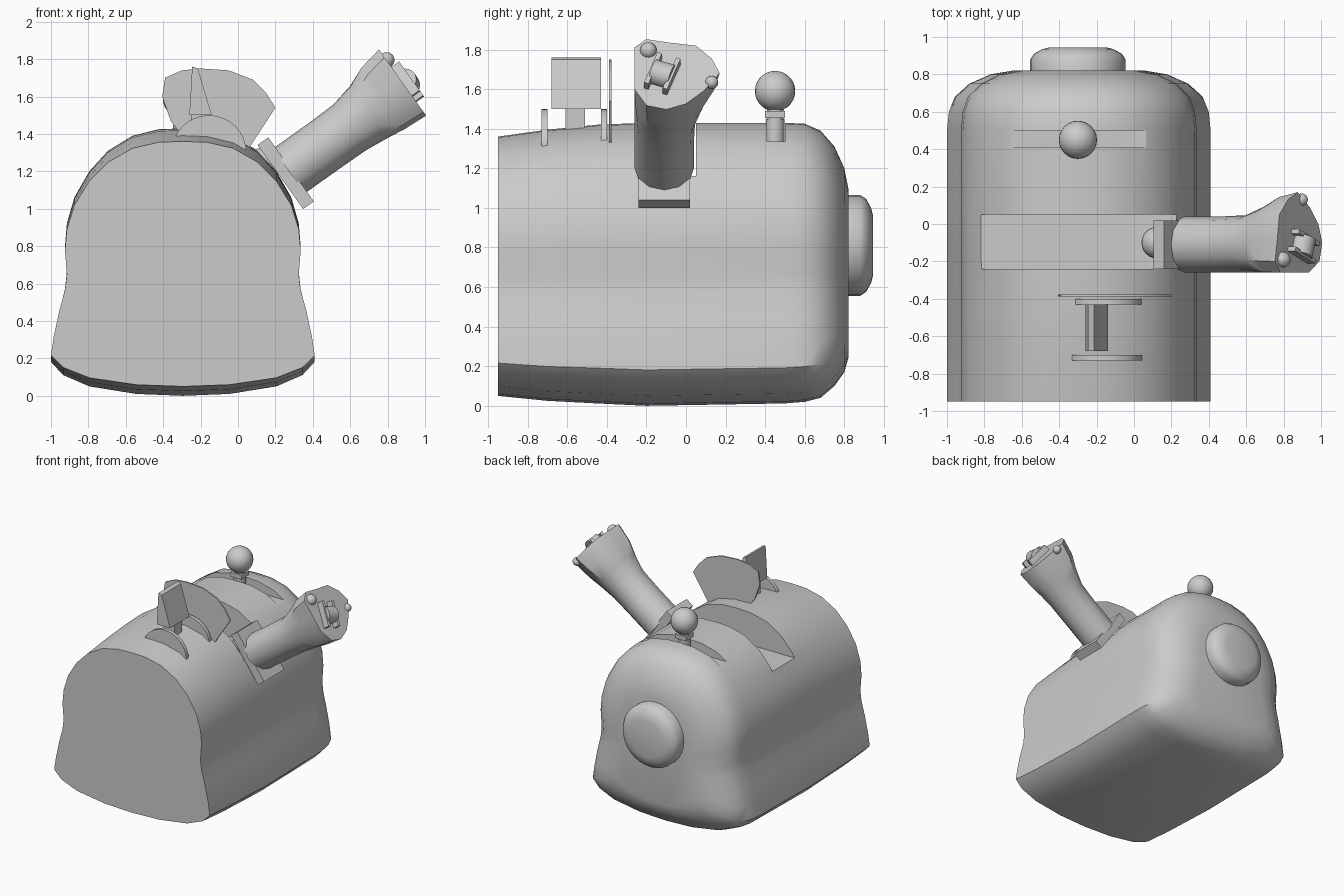
import bpy, bmesh, math
from mathutils import Vector, Matrix

if "Cube" in bpy.data.objects:
    bpy.data.objects.remove(bpy.data.objects["Cube"])

grey = bpy.data.materials.new("plain grey")
grey.diffuse_color = (0.6, 0.6, 0.6, 1)
grey.use_nodes = True
grey.node_tree.nodes["Principled BSDF"].inputs["Base Color"].default_value = grey.diffuse_color


def finish(name, bm, angle=35):
    bmesh.ops.recalc_face_normals(bm, faces=bm.faces)
    me = bpy.data.meshes.new(name)
    bm.to_mesh(me)
    bm.free()
    me.materials.append(grey)
    ob = bpy.data.objects.new(name, me)
    bpy.context.collection.objects.link(ob)
    bpy.ops.object.select_all(action='DESELECT')
    ob.select_set(True)
    bpy.context.view_layer.objects.active = ob
    if angle:
        bpy.ops.object.shade_smooth_by_angle(angle=math.radians(angle))
    return ob


def loft(name, rings, angle=35):
    bm = bmesh.new()
    loops = [[bm.verts.new(p) for p in r] for r in rings]
    n = len(loops[0])
    for a, b in zip(loops, loops[1:]):
        for i in range(n):
            j = (i + 1) % n
            bm.faces.new((a[i], a[j], b[j], b[i]))
    bm.faces.new(loops[0])
    bm.faces.new(loops[-1][::-1])
    return finish(name, bm, angle)


def plate(name, pts, y0, y1):
    # flat outline in x-z, given thickness along y
    return loft(name, [[(x, y, z) for x, z in pts] for y in (y0, y1)])


def circle(cx, cz, r, n=32):
    return [(cx + r * math.cos(2 * math.pi * i / n), cz + r * math.sin(2 * math.pi * i / n))
            for i in range(n)]


def box(name, lo, hi, mat=Matrix()):
    bm = bmesh.new()
    lo, hi = Vector(lo), Vector(hi)
    bmesh.ops.create_cube(bm, size=1)
    for v in bm.verts:
        v.co = mat @ Vector([(lo[k] + hi[k]) / 2 + v.co[k] * (hi[k] - lo[k]) for k in range(3)])
    return finish(name, bm, 0)


def ball(name, c, r):
    bm = bmesh.new()
    bmesh.ops.create_uvsphere(bm, u_segments=24, v_segments=14, radius=r)
    bmesh.ops.translate(bm, verts=bm.verts, vec=c)
    return finish(name, bm, 60)


# Body: arched profile lofted front to back
CX = -0.295
half = [(0, .01), (.25, .02), (.5, .06), (.64, .12), (.705, .19), (.69, .3), (.66, .45),
        (.63, .57), (.62, .66), (.63, .8), (.62, .92), (.58, 1.06), (.5, 1.2), (.4, 1.31),
        (.27, 1.39), (.13, 1.425), (0, 1.43)]
prof = half + [(-x, z) for x, z in half[-2:0:-1]]
stations = [(-.95, 1, .05, 1.36), (-.7, 1, .025, 1.395), (-.45, 1, .012, 1.42), (-.2, 1, .0, 1.43),
            (.5, 1, .012, 1.43), (.6, .985, .02, 1.425), (.68, .94, .04, 1.39),
            (.75, .83, .1, 1.31), (.8, .67, .17, 1.2), (.82, .5, .24, 1.1)]
body = loft("body", [[(CX + x * s, y, zb + (z - .01) / 1.42 * (zt - zb)) for x, z in prof]
                     for y, s, zb, zt in stations])

# Slots cut across the top
for lo, hi in [((-1.2, -.24, 1.16), (.6, .05, 2)), ((-1.2, .41, 1.335), (.6, .5, 2))]:
    cutter = box("slot_cutter", lo, hi)
    cutter.hide_render = True
    bpy.context.view_layer.objects.active = body
    m = body.modifiers.new("slot", 'BOOLEAN')
    m.operation, m.solver, m.object = 'DIFFERENCE', 'EXACT', cutter
    bpy.ops.object.modifier_move_to_index(modifier="slot", index=0)
    bpy.ops.object.modifier_apply(modifier="slot")
    bpy.data.objects.remove(cutter)

# Round cap on the back
loft("back_cap", [[(x, y, z) for x, z in circle(CX - .005, .81, r)]
                  for y, r in [(.8, .255), (.88, .255), (.91, .235), (.935, .19), (.945, .15)]])

# Knob in the rear slot
for nm, r, z0, z1 in [("knob_stem", .047, 1.32, 1.45), ("knob_neck", .042, 1.45, 1.52)]:
    loft(nm, [[(x, y, z) for x, y in circle(-.3, .45, r, 24)] for z in (z0, z1)])
box("knob_collar", (-.35, .4, 1.455), (-.25, .5, 1.49))
ball("knob_ball", (-.3, .45, 1.59), .102)

# Two upright discs, wedge lever and fan plate
plate("front_disc", circle(-.155, 1.3, .2), -.73, -.7)
plate("rear_disc", circle(-.155, 1.3, .2), -.43, -.4)
plate("lever_wedge", [(-.26, 1.5), (-.14, 1.5), (-.215, 1.75), (-.245, 1.76)], -.68, -.43)
box("lever_stem", (-.25, -.61, 1.36), (-.15, -.51, 1.5))
plate("fan_plate", [(.05, 1.31), (.2, 1.54), (.15, 1.62), (.08, 1.69), (-.05, 1.74), (-.2, 1.75),
                    (-.3, 1.74), (-.39, 1.7), (-.405, 1.6), (-.36, 1.47), (-.25, 1.33)],
      -.388, -.376)

# Arm frame: s along the arm, t along y, v across
O = Vector((.255, -.11, 1.19))
U, V = Vector((.815, 0, .58)), Vector((-.58, 0, .815))
arm = Matrix.Translation(O) @ Matrix((U, (0, 1, 0), V)).transposed().to_4x4()
box("arm_base", (-.035, -.13, -.21), (.035, .13, .21), arm)
ball("arm_joint", (.125, -.1, 1.24), .085)

# Arm tube blending from a circle to a flared head
head = [(.28, .04), (.24, .13), (.16, .21), (.02, .23), (-.09, .25), (-.15, .2), (-.15, .07),
        (-.15, -.06), (-.09, -.16), (.01, -.185), (.11, -.15), (.2, -.07)]
rings = []
for s, f in [(.02, 0), (.25, 0), (.42, .05), (.55, .4), (.66, .8), (.79, 1)]:
    ring = []
    for i, (hy, hv) in enumerate(head):
        a = 2 * math.pi * i / 12
        y, v = .15 * math.cos(a), .147 * math.sin(a)
        ring.append(arm @ Vector((s, y + (hy - y) * f, v + (hv - v) * f)))
    rings.append(ring)
loft("arm_tube", rings, 40)

# Buttons and roller on the arm head
ball("head_button", arm @ Vector((.79, -.08, .18)), .042)
ball("side_button", arm @ Vector((.78, .24, -.01)), .033)
tilt = arm @ Matrix.Translation((.79, -.01, .02)) @ Matrix.Rotation(math.radians(-20), 4, 'X')
for side in (-1, 1):
    box("roller_bracket", (-.02, side * .05 - .012, -.1), (.05, side * .05 + .012, .1), tilt)
loft("roller", [[tilt @ Vector((.015 + a, y, b)) for a, b in circle(0, 0, .065, 20)]
                for y in (-.05, .05)])
